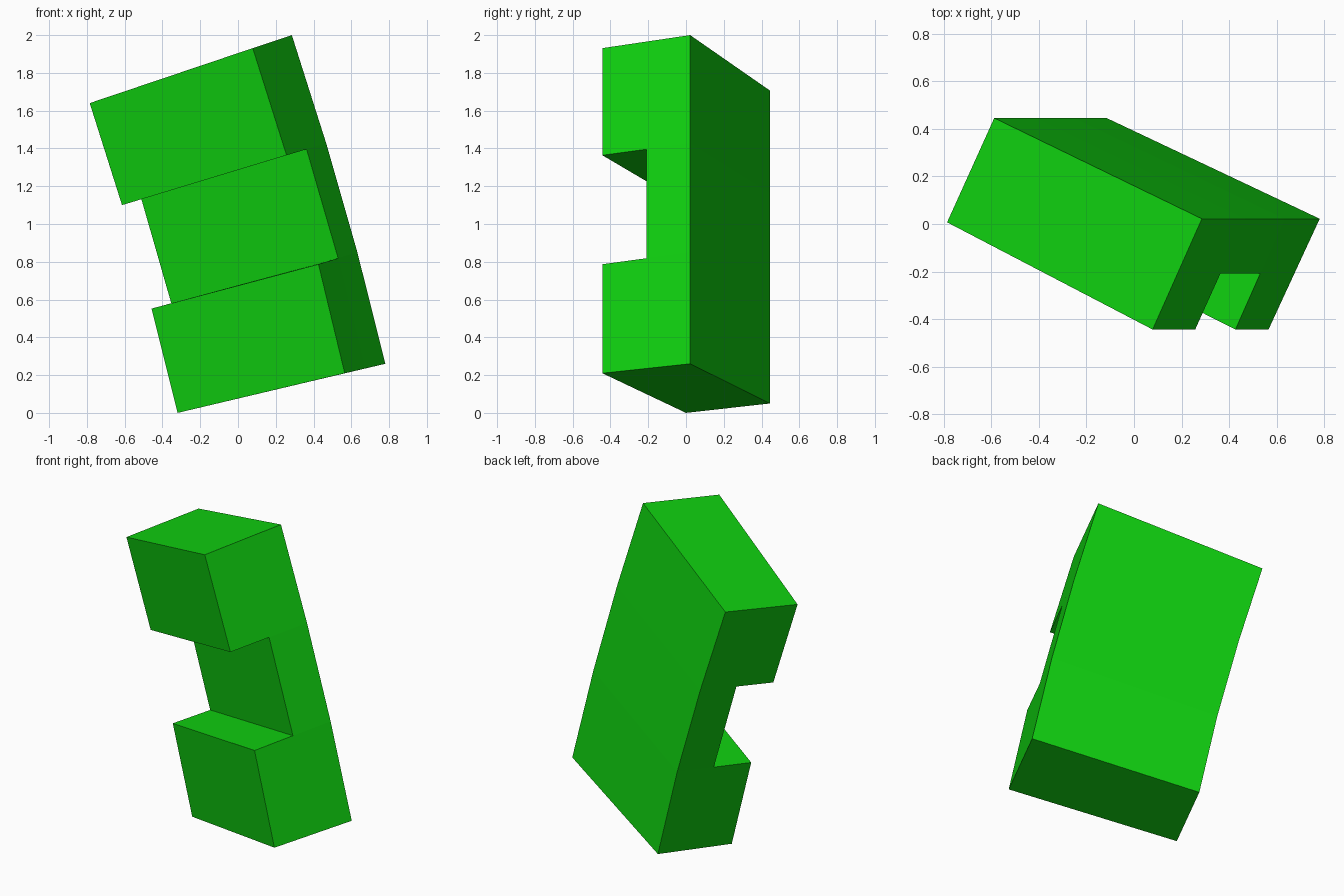
import bpy
import bmesh
from mathutils import Vector

cube = bpy.data.objects.get("Cube")
if cube:
    bpy.data.objects.remove(cube, do_unlink=True)

green = bpy.data.materials.new("bright green")
green.use_nodes = True
colour = (0.005, 0.63, 0.005, 1.0)
green.diffuse_color = colour
green.node_tree.nodes["Principled BSDF"].inputs["Base Color"].default_value = colour

# Cross-sections from bottom to top: front left, front right, back right, back left
# (left and right here as seen from the front)
SECTIONS = [
    ((-0.32, 0.00, 0.00), (0.565, -0.443, 0.21), (0.78, 0.022, 0.26), (-0.115, 0.445, 0.05)),
    ((-0.458, 0.003, 0.552), (0.426, -0.443, 0.787), (0.632, 0.022, 0.85), (-0.25, 0.445, 0.606)),
    ((-0.614, 0.005, 1.10), (0.257, -0.443, 1.364), (0.467, 0.022, 1.427), (-0.411, 0.445, 1.163)),
    ((-0.785, 0.007, 1.64), (0.078, -0.443, 1.931), (0.285, 0.022, 2.00), (-0.587, 0.445, 1.706)),
]
NOTCH = 0.505  # notch depth as a share of the block depth

bm = bmesh.new()
grid = {}
for k, (fl, fr, br, bl) in enumerate(SECTIONS):
    for i, (front, back) in enumerate(((fl, bl), (fr, br))):
        for j, t in enumerate((0.0, NOTCH, 1.0)):
            grid[i, j, k] = bm.verts.new(Vector(front).lerp(Vector(back), t))

# Solid cells of the bent block; the middle front cell is left out as the notch.
# Walls shared by two cells are dropped, leaving one closed shell.
walls = {}
for j in range(2):
    for k in range(3):
        if (j, k) == (0, 1):
            continue
        c = [grid[i, j + b, k + a] for a in (0, 1) for b in (0, 1) for i in (0, 1)]
        for q in ((0, 2, 3, 1), (4, 5, 7, 6), (0, 1, 5, 4),
                  (2, 6, 7, 3), (0, 4, 6, 2), (1, 3, 7, 5)):
            quad = [c[n] for n in q]
            walls.setdefault(frozenset(quad), []).append(quad)
for quads in walls.values():
    if len(quads) == 1:
        bm.faces.new(quads[0])
bmesh.ops.recalc_face_normals(bm, faces=bm.faces[:])

mesh = bpy.data.meshes.new("notched_block")
bm.to_mesh(mesh)
bm.free()
mesh.materials.append(green)
block = bpy.data.objects.new("notched_block", mesh)
bpy.context.collection.objects.link(block)
